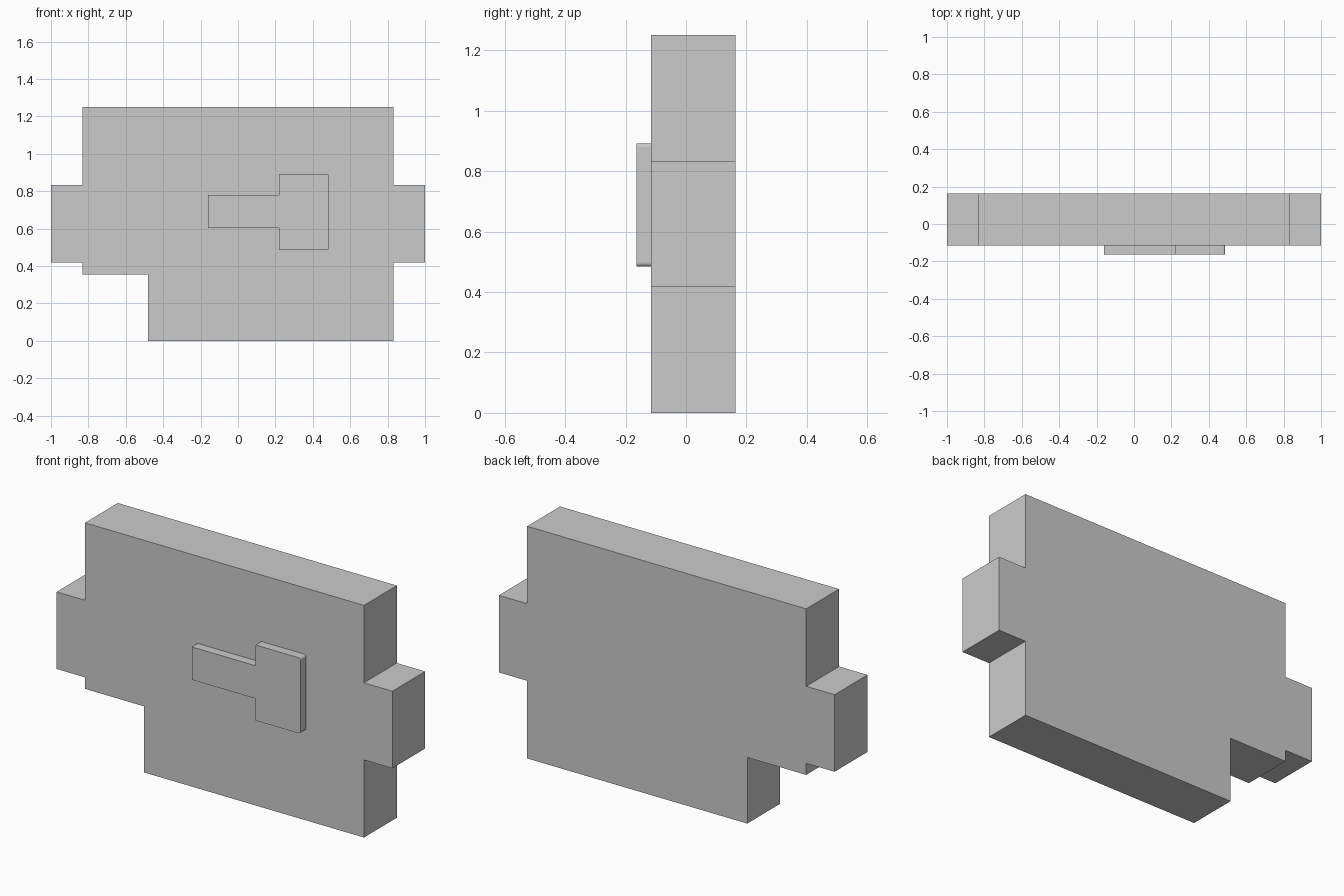
import bpy
import math

if "Cube" in bpy.data.objects:
    bpy.data.objects.remove(bpy.data.objects["Cube"])


def extrude_profile(name, profile, y_front, y_back):
    """Solid from an (x, z) outline listed counter-clockwise as seen from the front."""
    n = len(profile)
    verts = [(x, y, z) for y in (y_front, y_back) for x, z in profile]
    faces = [tuple(range(n)), tuple(reversed(range(n, 2 * n)))]
    for i in range(n):
        j = (i + 1) % n
        faces.append((i, i + n, j + n, j))
    mesh = bpy.data.meshes.new(name)
    mesh.from_pydata(verts, [], faces)
    mesh.validate()
    obj = bpy.data.objects.new(name, mesh)
    bpy.context.collection.objects.link(obj)
    return obj


def round_corner(cx, cz, r, start, steps=3):
    """Quarter-circle points around (cx, cz)."""
    angles = [math.radians(start + 90 * i / steps) for i in range(steps + 1)]
    return [(cx + r * math.cos(a), cz + r * math.sin(a)) for a in angles]


# Main plate with side tabs and a notch at the lower left
extrude_profile("body_plate", [
    (-0.48, 0), (0.831, 0), (0.831, 0.418), (1, 0.418), (1, 0.833),
    (0.831, 0.833), (0.831, 1.25), (-0.831, 1.25), (-0.831, 0.833),
    (-1, 0.833), (-1, 0.418), (-0.831, 0.418), (-0.831, 0.356), (-0.48, 0.356),
], -0.115, 0.164)

# Raised T-shaped piece on the front, head corners slightly rounded
x0, x1, x2 = -0.16, 0.22, 0.487
z0, z1, z2, z3 = 0.485, 0.603, 0.78, 0.892
r = 0.012
extrude_profile("front_latch",
    [(x0, z1), (x1, z1), (x1, z0)]
    + round_corner(x2 - r, z0 + r, r, -90)
    + round_corner(x2 - r, z3 - r, r, 0)
    + [(x1, z3), (x1, z2), (x0, z2)],
    -0.164, -0.115)
